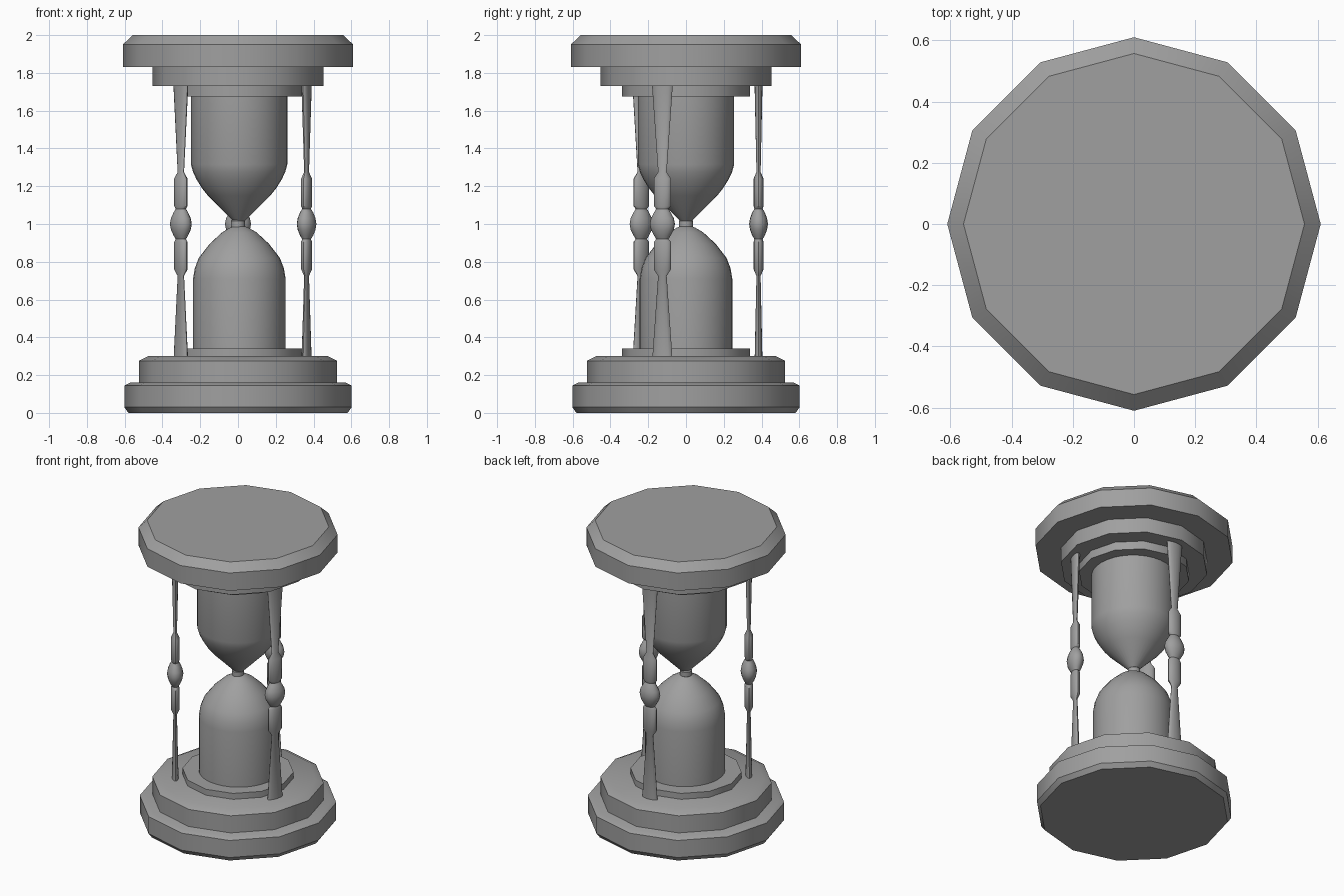
import bpy
import bmesh
from math import cos, sin, pi, radians

cube = bpy.data.objects.get("Cube")
if cube:
    bpy.data.objects.remove(cube, do_unlink=True)

gray = bpy.data.materials.new("plain gray")
gray.use_nodes = True
color = (0.35, 0.35, 0.35, 1)
gray.diffuse_color = color
gray.node_tree.nodes["Principled BSDF"].inputs["Base Color"].default_value = color


def turned(name, profile, sides, location=(0, 0, 0), angle=0.0):
    """Stack oval rings of (z, x radius, y radius) and cap both ends."""
    bm = bmesh.new()
    rings = []
    for z, rx, ry in profile:
        rings.append([bm.verts.new((rx * cos(2 * pi * i / sides),
                                    ry * sin(2 * pi * i / sides), z))
                      for i in range(sides)])
    for low, high in zip(rings, rings[1:]):
        for i in range(sides):
            j = (i + 1) % sides
            bm.faces.new((low[i], low[j], high[j], high[i]))
    bm.faces.new(rings[0][::-1])
    bm.faces.new(rings[-1])
    bmesh.ops.recalc_face_normals(bm, faces=bm.faces)
    mesh = bpy.data.meshes.new(name)
    bm.to_mesh(mesh)
    bm.free()
    mesh.materials.append(gray)
    obj = bpy.data.objects.new(name, mesh)
    obj.location = location
    obj.rotation_euler.z = angle
    bpy.context.collection.objects.link(obj)
    bpy.ops.object.select_all(action='DESELECT')
    obj.select_set(True)
    bpy.context.view_layer.objects.active = obj
    bpy.ops.object.shade_smooth_by_angle(angle=radians(35))
    return obj


def round_part(name, profile, sides, location=(0, 0, 0)):
    return turned(name, [(z, r, r) for z, r in profile], sides, location)


# Stepped twelve-sided base
round_part("base_plate", [(0, 0.58), (0.03, 0.602), (0.145, 0.602), (0.16, 0.57)], 12)
round_part("base_step", [(0.15, 0.525), (0.275, 0.525), (0.3, 0.475)], 12)
round_part("base_collar", [(0.29, 0.34), (0.34, 0.34)], 12)

# Stepped twelve-sided cap
round_part("cap_collar", [(1.675, 0.34), (1.74, 0.34)], 12)
round_part("cap_step", [(1.73, 0.452), (1.84, 0.452)], 12)
round_part("cap_plate", [(1.83, 0.61), (1.95, 0.61), (2.0, 0.557)], 12)

# Glass bulbs and the neck between them
round_part("lower_bulb", [(0.33, 0.245), (0.71, 0.245), (0.765, 0.236), (0.82, 0.215),
                          (0.895, 0.157), (0.955, 0.092), (0.98, 0.05), (0.99, 0.025)],
           32, (0.007, 0, 0))
round_part("upper_bulb", [(1.01, 0.025), (1.03, 0.045), (1.15, 0.165), (1.19, 0.197),
                          (1.235, 0.225), (1.275, 0.244), (1.315, 0.255), (1.69, 0.255)],
           32, (0.006, 0, 0))
round_part("neck_ring", [(0.975, 0.03), (0.985, 0.038), (1.015, 0.038), (1.025, 0.03)], 16)

# Flattened turned posts: half of the profile as (height from middle, radial, tangential)
half = [(0, 0.05, 0.069), (0.03, 0.045, 0.063), (0.06, 0.034, 0.046), (0.08, 0.022, 0.034),
        (0.095, 0.026, 0.048), (0.24, 0.026, 0.048), (0.275, 0.011, 0.024),
        (0.735, 0.021, 0.058)]
post = [(1 - h, a, b) for h, a, b in reversed(half[1:])] + [(1 + h, a, b) for h, a, b in half]
for side, degrees in (("back", 90), ("right", 218), ("left", 341)):
    a = radians(degrees)
    turned(side + "_post", post, 16, (0.384 * cos(a), 0.384 * sin(a), 0), a)
